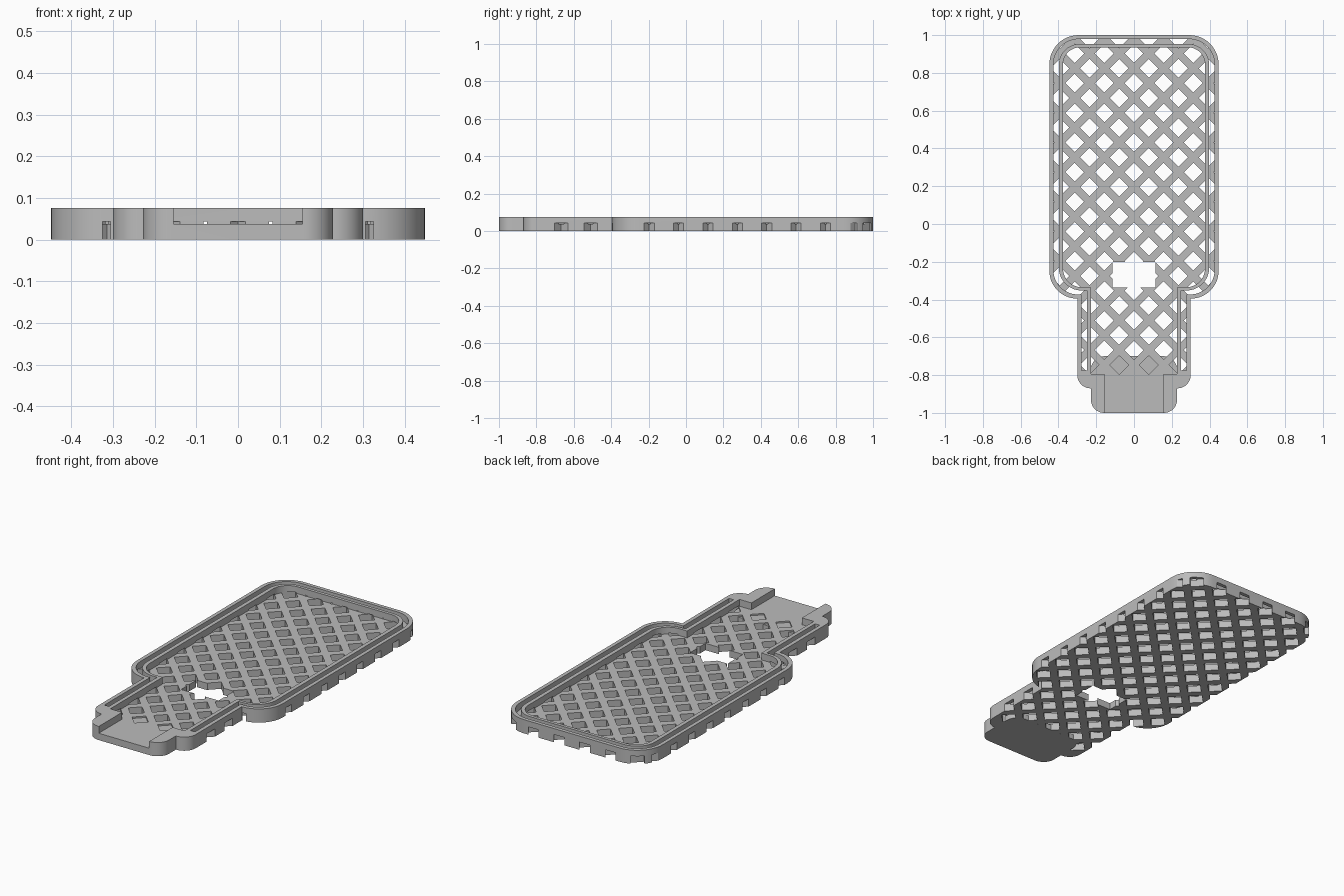
import bpy, bmesh, math
from mathutils import Vector

cube = bpy.data.objects.get("Cube")
if cube:
    bpy.data.objects.remove(cube)

HEIGHT, FLOOR, HOLE_TOP, FILL_TOP = 0.076, 0.038, 0.043, 0.03
PITCH, HOLE = 0.157, 0.05

grey = bpy.data.materials.new("grey plastic")
grey.use_nodes = True
grey.diffuse_color = (0.5, 0.5, 0.5, 1)
grey.node_tree.nodes["Principled BSDF"].inputs["Base Color"].default_value = (0.5, 0.5, 0.5, 1)


def rounded(corners, steps=12):
    """Closed outline from right-angled (x, y, radius) corners."""
    out = []
    for i, (x, y, r) in enumerate(corners):
        p = Vector((x, y))
        if r == 0:
            out.append(p)
            continue
        a = (Vector(corners[i - 1][:2]) - p).normalized()
        b = (Vector(corners[(i + 1) % len(corners)][:2]) - p).normalized()
        c = p + (a + b) * r
        for s in range(steps + 1):
            t = math.pi / 2 * s / steps
            out.append(c - r * (b * math.cos(t) + a * math.sin(t)))
    return out


def mirrored(half):
    return half + [(-x, y, r) for x, y, r in reversed(half)]


def prisms(name, outlines, z0, z1):
    """One object holding an upright prism for every outline."""
    bm = bmesh.new()
    for pts in outlines:
        face = bm.faces.new([bm.verts.new((p[0], p[1], z0)) for p in pts])
        ext = bmesh.ops.extrude_face_region(bm, geom=[face])["geom"]
        top = [v for v in ext if isinstance(v, bmesh.types.BMVert)]
        bmesh.ops.translate(bm, verts=top, vec=(0, 0, z1 - z0))
    bmesh.ops.recalc_face_normals(bm, faces=bm.faces)
    mesh = bpy.data.meshes.new(name)
    bm.to_mesh(mesh)
    bm.free()
    mesh.materials.append(grey)
    obj = bpy.data.objects.new(name, mesh)
    bpy.context.collection.objects.link(obj)
    return obj


def cut(target, cutter):
    """Subtract the cutter, then discard it."""
    mod = target.modifiers.new("cut", 'BOOLEAN')
    mod.operation, mod.solver, mod.object = 'DIFFERENCE', 'EXACT', cutter
    bpy.context.view_layer.update()
    deps = bpy.context.evaluated_depsgraph_get()
    mesh = bpy.data.meshes.new_from_object(target.evaluated_get(deps))
    target.modifiers.clear()
    target.data = mesh
    bpy.data.objects.remove(cutter)


# Tray body: wide rounded bay, narrower neck and front plug block
tray = prisms("lattice_tray", [rounded(mirrored([
    (0.228, -1, 0.07), (0.228, -0.87, 0), (0.30, -0.87, 0.07),
    (0.30, -0.395, 0), (0.448, -0.395, 0.147), (0.448, 1, 0.155)]))], 0, HEIGHT)

# Inner pocket with the open channel through the front block
pocket = prisms("pocket_cutter", [rounded(mirrored([
    (0.155, -1.1, 0), (0.155, -0.795, 0), (0.228, -0.795, 0),
    (0.228, -0.335, 0), (0.376, -0.335, 0.10), (0.376, 0.935, 0.09)]))], FLOOR, 0.2)

# Seal groove between the outer and inner rims
outer_side = mirrored([(0.278, -0.775, 0), (0.278, -0.373, 0),
                       (0.427, -0.373, 0.13), (0.427, 0.979, 0.135)])
inner_side = mirrored([(0.25, -0.775, 0), (0.25, -0.352, 0),
                       (0.398, -0.352, 0.12), (0.398, 0.953, 0.11)])
groove = prisms("groove_cutter", [rounded(outer_side + inner_side[::-1])], FLOOR, 0.2)

# Staggered diamond holes, kept shallow over the solid front plate
diamonds = []
for j in range(24):
    y = -0.746 + j * PITCH / 2
    for k in range(-7, 8):
        if (j + k) % 2:
            x = k * PITCH / 2
            diamonds.append([(x - HOLE, y), (x, y - HOLE), (x + HOLE, y), (x, y + HOLE)])
holes = prisms("hole_cutter", diamonds, -0.1, HOLE_TOP)
plate = prisms("front_plate", [rounded(mirrored([
    (0.228, -1, 0.07), (0.228, -0.70, 0.07)]))], -0.2, FILL_TOP)
cut(holes, plate)

# Rectangular window in the floor
window = prisms("window_cutter", [rounded(mirrored([
    (0.115, -0.335, 0), (0.115, -0.20, 0)]))], -0.12, 0.06)

for cutter in (pocket, groove, holes, window):
    cut(tray, cutter)

bpy.ops.object.select_all(action='DESELECT')
tray.select_set(True)
bpy.context.view_layer.objects.active = tray
bpy.ops.object.shade_smooth_by_angle(angle=math.radians(30))
